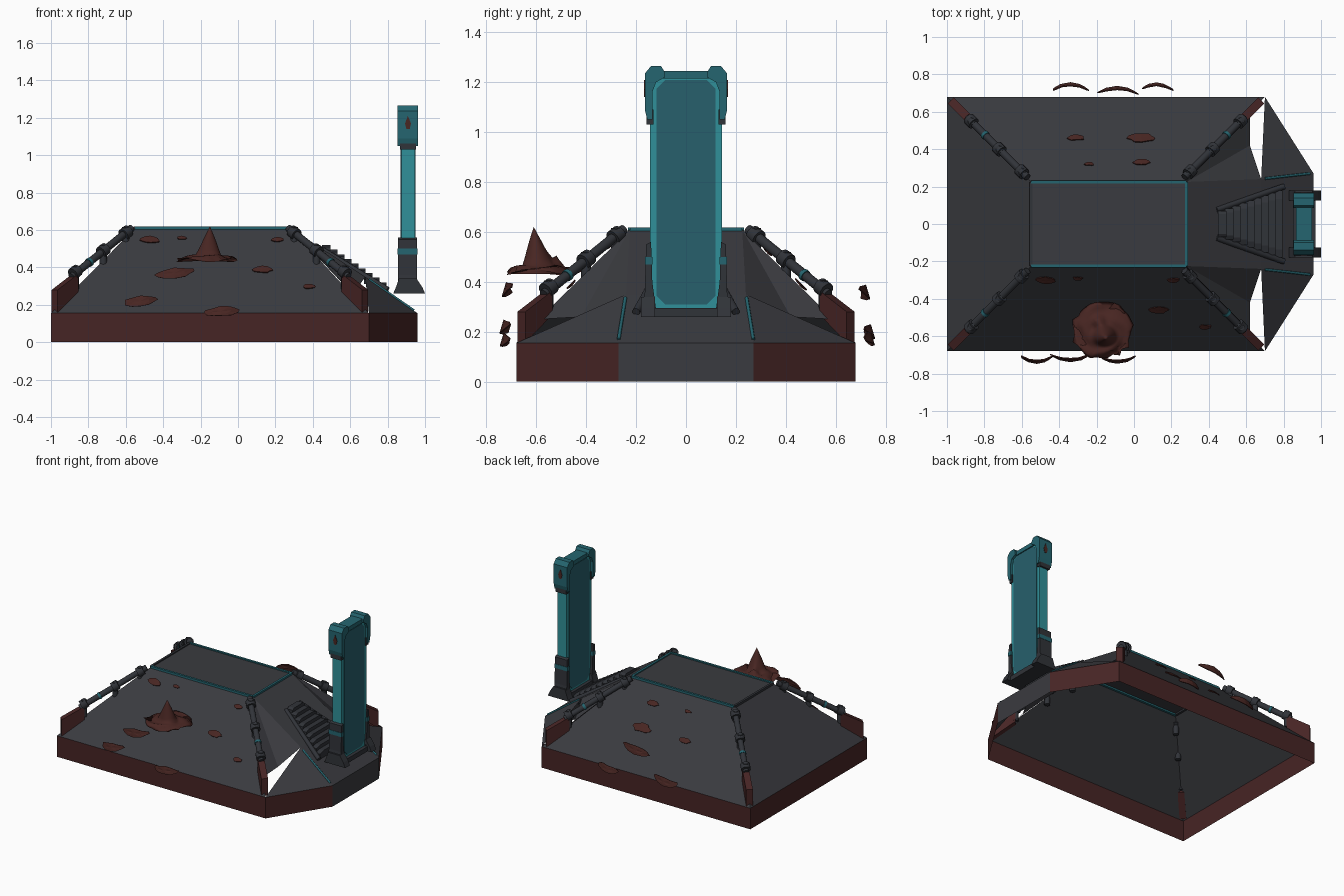
import bpy, bmesh, math, random
from mathutils import Vector

random.seed(4)
if "Cube" in bpy.data.objects:
    bpy.data.objects.remove(bpy.data.objects["Cube"])


def material(name, r, g, b):
    m = bpy.data.materials.new(name)
    m.use_nodes = True
    m.diffuse_color = (r, g, b, 1)
    m.node_tree.nodes["Principled BSDF"].inputs["Base Color"].default_value = (r, g, b, 1)
    return m


GREY = material("slate grey", .042, .043, .05)
DARK = material("pipe grey", .03, .033, .04)
RUST = material("dark maroon", .062, .018, .018)
ROCK = material("rock maroon", .065, .019, .016)
TEAL = material("bright teal", .03, .28, .32)
TRIM = material("trim teal", .018, .13, .16)
SCREEN = material("screen teal", .02, .115, .15)


def mesh(name, verts, faces, mat, smooth=False):
    me = bpy.data.meshes.new(name)
    me.from_pydata([tuple(v) for v in verts], [], faces)
    bm = bmesh.new()
    bm.from_mesh(me)
    bmesh.ops.recalc_face_normals(bm, faces=bm.faces)
    bm.to_mesh(me)
    bm.free()
    me.materials.append(mat)
    for p in me.polygons:
        p.use_smooth = smooth
    ob = bpy.data.objects.new(name, me)
    bpy.context.collection.objects.link(ob)
    return ob


def prism(name, profile, offset, mat):
    """Extrude a loop of 3D points by an offset."""
    n = len(profile)
    a = [Vector(p) for p in profile]
    sides = [(i, (i + 1) % n, (i + 1) % n + n, i + n) for i in range(n)]
    return mesh(name, a + [p + Vector(offset) for p in a],
                sides + [tuple(range(n)), tuple(range(n, 2 * n))], mat)


def slab(name, x0, x1, loop, mat):
    """Profile in y and z, extruded along x."""
    return prism(name, [(x0, y, z) for y, z in loop], (x1 - x0, 0, 0), mat)


def box(name, x0, x1, y0, y1, z0, z1, mat):
    return slab(name, x0, x1, [(y0, z0), (y1, z0), (y1, z1), (y0, z1)], mat)


def chamfered(hw, z0, z1, c):
    return [(-hw + c, z0), (hw - c, z0), (hw, z0 + c), (hw, z1 - c),
            (hw - c, z1), (-hw + c, z1), (-hw, z1 - c), (-hw, z0 + c)]


def rod(name, a, b, r, mat, n=12):
    a, b = Vector(a), Vector(b)
    d = (b - a).normalized()
    u = d.orthogonal().normalized()
    w = d.cross(u)
    ring = [u * math.cos(math.tau * i / n) * r + w * math.sin(math.tau * i / n) * r for i in range(n)]
    ob = prism(name, [a + p for p in ring], b - a, mat)
    for p in ob.data.polygons:
        p.use_smooth = len(p.vertices) == 4
    return ob


# Base walls: rectangle with a pointed, cut nose at +x
WALL = .155
outline = [(.96, -.27), (.70, -.68), (-1, -.68), (-1, .68), (.70, .68), (.96, .27)]
n = len(outline)
mesh("base_wall", [(x, y, z) for z in (0, WALL) for x, y in outline],
     [(i, i + 1, i + 1 + n, i + n) for i in range(n - 1)], RUST)

# Roof slopes, open underneath
TOP = .61
x0, x1, hy = -.55, .28, .225
mesh("roof_slopes",
     [(-1, -.68, WALL), (.70, -.68, WALL), (.70, .68, WALL), (-1, .68, WALL),
      (x0, -hy, TOP), (x1, -hy, TOP), (x1, hy, TOP), (x0, hy, TOP)],
     [(0, 1, 5, 4), (2, 3, 7, 6), (3, 0, 4, 7)], GREY)
mesh("roof_top", [(x0, -hy, TOP), (x1, -hy, TOP), (x1, hy, TOP), (x0, hy, TOP)], [(0, 1, 2, 3)], GREY)
for s in (-1, 1):
    box("top_edge_trim", x0, x1, s * hy - .008, s * hy + .008, TOP - .012, TOP + .008, TRIM)
box("top_edge_ridge", x0 - .008, x0 + .008, -hy, hy, TOP - .012, TOP + .008, DARK)
box("top_edge_ridge", x1 - .008, x1 + .008, -hy, hy, TOP - .012, TOP + .008, TRIM)

# Nose ramp: centre strip, flanks and wings
mesh("ramp_centre",
     [(x1, -hy, TOP), (x1, hy, TOP), (.68, -.24, .35), (.68, .24, .35),
      (.96, -.27, WALL), (.96, .27, WALL), (.96, -.27, 0), (.96, .27, 0)],
     [(0, 1, 3, 2), (2, 3, 5, 4), (4, 5, 7, 6)], GREY)
for s in (-1, 1):
    mesh("ramp_flank", [(x1, s * hy, TOP), (.68, s * .24, .35), (.62, s * .42, .26), (.62, s * .59, .25)],
         [(0, 1, 2), (0, 2, 3)], GREY)
    mesh("ramp_wing", [(.70, s * .68, WALL), (.96, s * .27, WALL), (.68, s * .24, .35)], [(0, 1, 2)], GREY)
    rod("wing_edge_trim", (.94, s * .27, .17), (.7, s * .243, .336), .007, TRIM, 6)

# Ribbed fan on the ramp
for i in range(9):
    t = i / 8
    x, w, z = .45 + .3 * t, .07 + .11 * t, .52 - .20 * t
    slab("fan_rib", x, x + .045, [(-w, z - .06), (w, z - .06), (w, z - .012),
                                  (w * .75, z), (-w * .75, z), (-w, z - .012)], DARK)
for s in (-1, 1):
    rod("fan_side_rail", (.44, s * .075, .5), (.8, s * .2, .28), .016, DARK)

# Corner planks and railings up the four roof ridges
for sx in (-1, 1):
    for sy in (-1, 1):
        def ridge(d, z):
            return Vector((-.15 + sx * (.85 - d), sy * (.68 - d), z))
        side = Vector((sx, -sy, 0)) * .016
        loop = [(.02, WALL), (.02, .28), (.13, .365), (.13, .27)]
        prism("corner_plank", [ridge(d, z) - side for d, z in loop], side * 2, RUST)
        rod("corner_rail", ridge(.11, .35), ridge(.43, .61), .02, DARK)
        for d, z in ((.13, .375), (.28, .49), (.40, .585)):
            step = Vector((-sx, -sy, .8)).normalized() * .022
            rod("rail_collar", ridge(d, z) - step, ridge(d, z) + step, .033, DARK)
            rod("rail_post", ridge(d, z - .09), ridge(d, z + .03), .02, DARK, 8)
        rod("rail_ring", ridge(.2, .423), ridge(.21, .431), .024, TRIM)

# Upright display panel
slab("panel_frame", .873, .945, chamfered(.145, .29, 1.24, .03), TEAL)
slab("panel_screen", .868, .95, chamfered(.118, .31, 1.21, .035), SCREEN)
box("panel_top_cap", .865, .953, -.1, .1, 1.215, 1.245, TRIM)
box("panel_foot", .85, .97, -.15, .15, .26, .295, DARK)
for s in (-1, 1):
    upper = [(.135, 1.05), (.155, 1.05), (.165, 1.09), (.165, 1.235), (.14, 1.265),
             (.1, 1.265), (.085, 1.24), (.085, 1.22), (.12, 1.2), (.135, 1.16)]
    slab("upper_bracket", .853, .963, [(s * y, z) for y, z in upper], TRIM)
    box("upper_bracket_clamp", .866, .952, s * .13, s * .158, 1.03, 1.09, DARK)
    slot = [(.908, .17), (.893, .13), (.9, .1), (.918, .1), (.925, .13)]
    prism("bracket_slot", [(x, s * .163, 1.04 + z) for x, z in slot], (0, s * .005, 0), ROCK)
    lower = [(.12, .29), (.175, .29), (.165, .36), (.16, .55), (.14, .56), (.135, .4)]
    slab("lower_bracket", .856, .956, [(s * y, z) for y, z in lower], DARK)
    box("lower_bracket_band", .853, .959, s * .135, s * .164, .47, .5, TRIM)
    foot = [(.83, .26), (1.0, .26), (.985, .295), (.955, .34), (.86, .34), (.845, .295)]
    prism("bracket_foot", [(x, s * .125, z) for x, z in foot], (0, s * .055, 0), DARK)


def flake(name, centre, u, v, normal, w, h, bulge):
    """Irregular thin chip, curved along its width."""
    pts, k = [Vector(centre) + Vector(normal) * bulge], 12
    for j in (.55, 1):
        for i in range(k):
            a = math.tau * i / k
            r = j * random.uniform(.75, 1)
            c, q = r * math.cos(a), r * math.sin(a)
            pts.append(Vector(centre) + Vector(u) * c * w + Vector(v) * q * h
                       + Vector(normal) * bulge * (1 - c * c))
    faces = [(0, 1 + i, 1 + (i + 1) % k) for i in range(k)]
    faces += [(1 + i, 1 + k + i, 1 + k + (i + 1) % k, 1 + (i + 1) % k) for i in range(k)]
    ob = mesh(name, pts, faces, ROCK)
    ob.modifiers.new("thickness", "SOLIDIFY").thickness = .006


# Rust chips lying on the long slopes
for x, y, w in ((-.47, -.3, .06), (.13, -.46, .06), (.38, -.55, .04), (.21, -.3, .04), (-.3, -.29, .03),
                (-.31, .46, .05), (.04, .46, .08), (.04, .33, .05), (-.24, .32, .03)):
    s = 1 if y > 0 else -1
    flake("slope_chip", (x, y, WALL + (.68 - abs(y)) * 1.0 + .012), (1, 0, 0),
          (0, -s * .7, .7), (0, s * .7, .7), w, w * .45, .006)

# Curved chips standing off the long sides
for x, y, z, w in ((-.34, -.69, .37, .125), (-.52, -.70, .22, .1), (-.09, -.70, .165, .11),
                   (-.34, .71, .2, .11), (-.09, .69, .36, .125), (.12, .71, .17, .1)):
    s = 1 if y > 0 else -1
    flake("side_chip", (x, y, z), (1, 0, .1), (0, -s * .3, 1), (0, s, 0), w, .03, .04)

# Rock splat with a spike hovering over the front slope
cx, cy, rings, segs = -.15, -.61, 12, 32
edge = [random.uniform(.9, 1.06) for i in range(segs)]
verts = [(cx, cy, .62)]
for j in range(1, rings + 1):
    t = j / rings
    for i in range(segs):
        a = math.tau * i / segs
        r = t * .165 * (edge[i] if j > 8 else 1)
        x, y = cx - .02 * t + r * math.cos(a), cy + .04 * t + r * .93 * math.sin(a)
        spike = .15 * max(0, 1 - r / .065) ** .9
        bump = .05 * max(0, 1 - math.hypot(x + .19, y + .52) / .045)
        swell = .012 * math.sin(3 * a + 9 * t) * t
        verts.append((x, y, .47 - .03 * t * t + spike + bump + swell))
faces = [(0, 1 + i, 1 + (i + 1) % segs) for i in range(segs)]
for j in range(rings - 1):
    b = 1 + j * segs
    faces += [(b + i, b + segs + i, b + segs + (i + 1) % segs, b + (i + 1) % segs) for i in range(segs)]
faces.append(tuple(range(1 + (rings - 1) * segs, 1 + rings * segs)))
mesh("rock_splat", verts, faces, ROCK, True)
